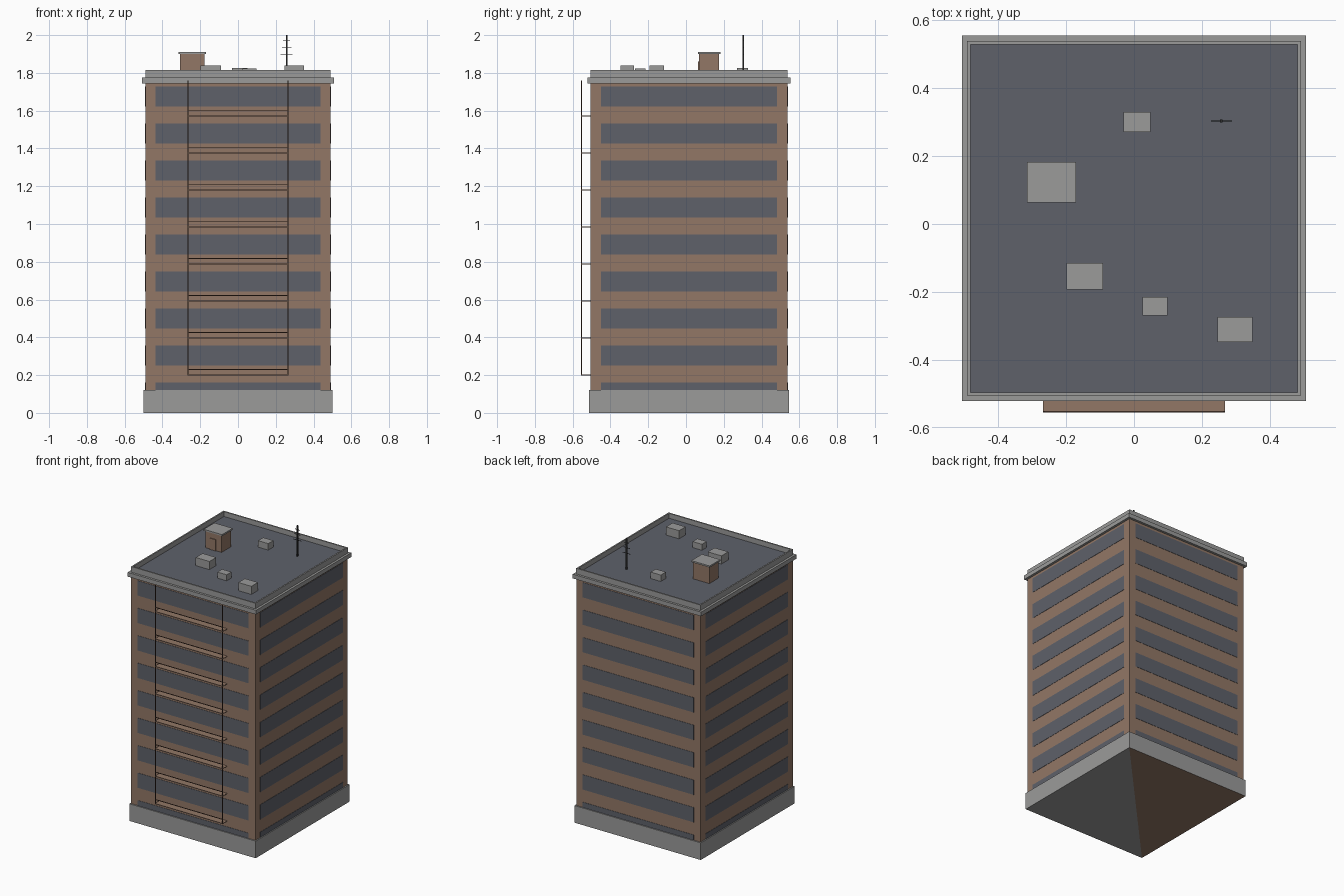
import bpy, bmesh

cube = bpy.data.objects.get("Cube")
if cube:
    bpy.data.objects.remove(cube, do_unlink=True)


def material(name, r, g, b):
    lin = [((c / 255 + 0.055) / 1.055) ** 2.4 for c in (r, g, b)]
    m = bpy.data.materials.new(name)
    m.use_nodes = True
    m.diffuse_color = (*lin, 1)
    m.node_tree.nodes["Principled BSDF"].inputs["Base Color"].default_value = (*lin, 1)
    return m


BRICK = material("brown brick", 146, 119, 102)
SLATE = material("slate glass", 94, 97, 106)
STONE = material("grey stone", 155, 155, 154)
IRON = material("dark brown iron", 92, 68, 55)
BLACK = material("black metal", 45, 45, 45)


def add_box(bm, x, y, z):
    """Adds a box spanning the given (low, high) ranges."""
    verts = bmesh.ops.create_cube(bm, size=1)["verts"]
    for v in verts:
        v.co = [r[0] if c < 0 else r[1] for c, r in zip(v.co, (x, y, z))]


def boxes(name, mats, *ranges):
    bm = bmesh.new()
    for r in ranges:
        add_box(bm, *r)
    return finish(name, bm, mats)


def finish(name, bm, *mats):
    me = bpy.data.meshes.new(name)
    bm.to_mesh(me)
    bm.free()
    for m in mats:
        me.materials.append(m)
    ob = bpy.data.objects.new(name, me)
    bpy.context.collection.objects.link(ob)
    return ob


CY = 0.0165          # building centre in y
HX, HY = 0.49, 0.521  # half sizes of the tower


def around(grow):
    return (-HX - grow, HX + grow), (CY - HY - grow, CY + HY + grow)


# Tower
boxes("tower_walls", BRICK, (*around(0), (0.05, 1.75)))

# Plinth, with its underside split along the diagonal into two colours
bm = bmesh.new()
add_box(bm, *around(0.009), (0, 0.122))
bm.faces.ensure_lookup_table()
bottom = min(bm.faces, key=lambda f: f.calc_center_median().z)
corners = [v for v in bottom.verts if v.co.x * (v.co.y - CY) > 0]
bmesh.ops.connect_verts(bm, verts=corners)
for f in bm.faces:
    c = f.calc_center_median()
    if c.z < 0.001 and c.x < 0:
        f.material_index = 1
finish("plinth", bm, STONE, BRICK)

# Window bands on all four sides
T = 0.002
wx, wy = (-0.438, 0.438), (-0.45, 0.482)
bands = []
for k in range(9):
    top = 1.728 - 0.196 * k
    z = (top - 0.106, top)
    for s in (-1, 1):
        wall_y = CY + s * HY
        bands.append((wx, (wall_y - T, wall_y + T), z))
        bands.append(((s * HX - T, s * HX + T), wy, z))
boxes("window_bands", SLATE, *bands)

# Cornice, roof deck and parapet
boxes("cornice", STONE, (*around(0.017), (1.745, 1.775)))
boxes("roof_deck", SLATE, (*around(-0.005), (1.77, 1.78)))
(ox0, ox1), (oy0, oy1) = around(0.001)
W = 0.01
pz = (1.775, 1.815)
boxes("parapet", STONE,
      ((ox0, ox1), (oy0, oy0 + W), pz), ((ox0, ox1), (oy1 - W, oy1), pz),
      ((ox0, ox0 + W), (oy0 + W, oy1 - W), pz), ((ox1 - W, ox1), (oy0 + W, oy1 - W), pz))

# Stair house on the roof
boxes("stair_house", BRICK, ((-0.307, -0.178), (0.069, 0.175), (1.78, 1.9)))
boxes("stair_house_door", BRICK, ((-0.268, -0.222), (0.063, 0.07), (1.78, 1.86)))
boxes("stair_house_cap", STONE, ((-0.315, -0.17), (0.063, 0.183), (1.9, 1.911)))

# Rooftop air units: centre x, centre y, width, depth, top
units = [(-0.145, -0.154, 0.108, 0.077, 1.838), (0.062, -0.242, 0.074, 0.054, 1.823),
         (0.298, -0.311, 0.103, 0.074, 1.838), (0.009, 0.3, 0.08, 0.058, 1.826)]
boxes("air_units", STONE, *[((x - w / 2, x + w / 2), (y - d / 2, y + d / 2), (1.78, t))
                            for x, y, w, d, t in units])

# Antenna mast with crossbars
ax, ay = 0.257, 0.303
bm = bmesh.new()
add_box(bm, (ax - 0.004, ax + 0.004), (ay - 0.004, ay + 0.004), (1.78, 2.0))
for z, half in ((1.895, 0.031), (1.935, 0.025), (1.97, 0.018)):
    add_box(bm, (ax - half, ax + half), (ay - 0.0015, ay + 0.0015), (z - 0.0015, z + 0.0015))
finish("antenna", bm, BLACK)

# Fire escape on the front: platforms, low rails and uprights
front = CY - HY
R = 0.002
landings, rails = [], []
for k in range(8):
    z = 0.2 + 0.196 * k
    landings.append(((-0.268, 0.268), (-0.555, front), (z - R, z + R)))
    rails.append(((-0.265, 0.265), (-0.555, -0.555 + 2 * R), (z + 0.03 - R, z + 0.03 + R)))
for x in (-0.265, 0.265):
    rails.append(((x - R, x + R), (-0.555, -0.555 + 2 * R), (0.2, 1.76)))
boxes("escape_landings", BRICK, *landings)
boxes("escape_rails", IRON, *rails)
